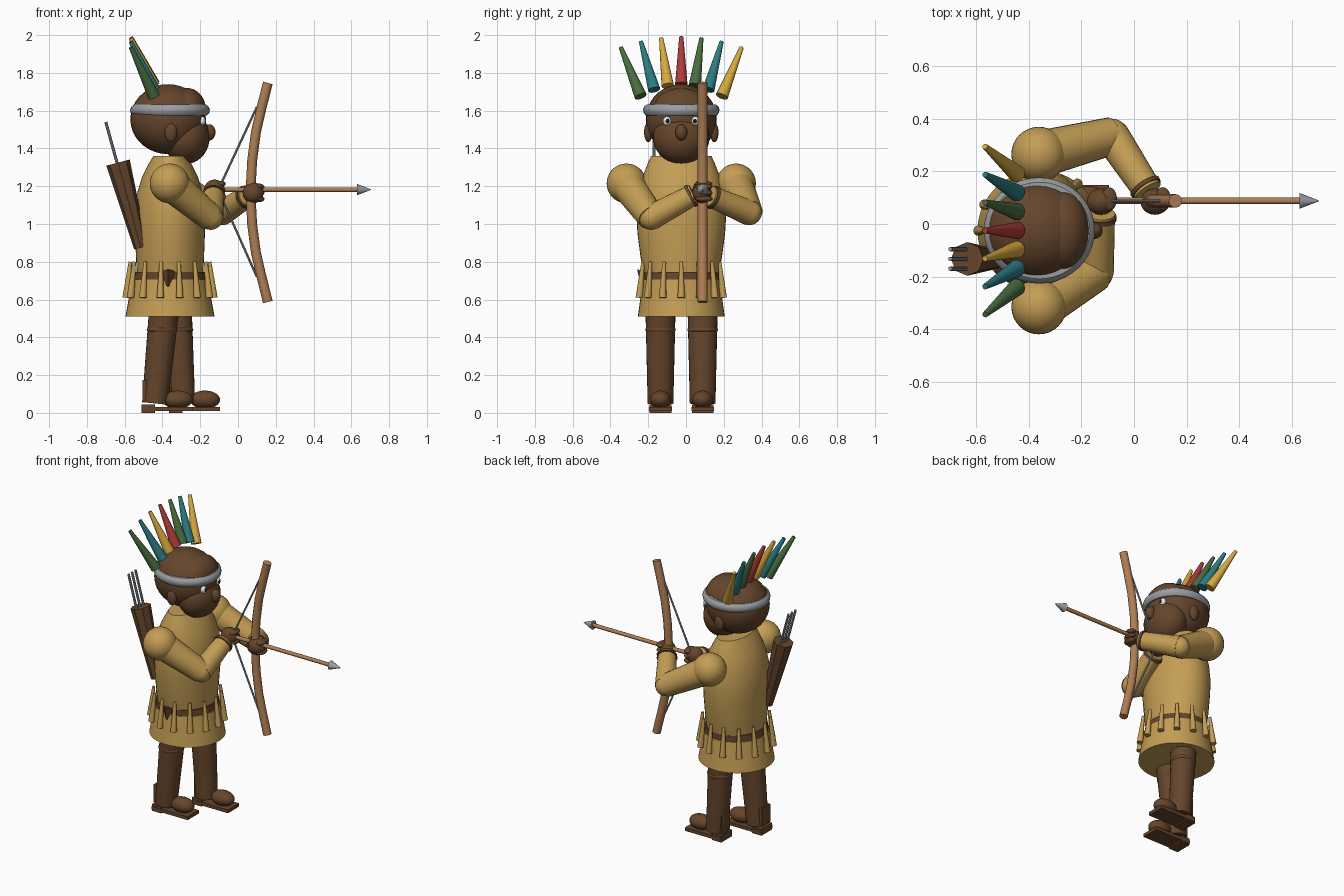
import bpy, bmesh, math
from mathutils import Vector, Matrix

if "Cube" in bpy.data.objects:
    bpy.data.objects.remove(bpy.data.objects["Cube"])


def material(name, r, g, b):
    m = bpy.data.materials.new(name)
    m.use_nodes = True
    m.diffuse_color = (r, g, b, 1)
    m.node_tree.nodes["Principled BSDF"].inputs["Base Color"].default_value = (r, g, b, 1)
    return m


TAN = material("tan hide", .55, .34, .09)
BROWN = material("dark brown", .13, .06, .025)
WOOD = material("wood", .43, .21, .09)
GREY = material("grey", .33, .34, .36)
GREEN = material("green", .065, .15, .05)
TEAL = material("teal", .025, .2, .22)
YELLOW = material("yellow", .67, .4, .05)
RED = material("red", .42, .045, .04)
WHITE = material("white", .8, .8, .78)
BLACK = material("black", .01, .01, .01)
CX, CY = -.36, -.025  # body axis


def finish(name, bm, mat):
    me = bpy.data.meshes.new(name)
    bmesh.ops.recalc_face_normals(bm, faces=bm.faces)
    bm.to_mesh(me)
    bm.free()
    ob = bpy.data.objects.new(name, me)
    bpy.context.collection.objects.link(ob)
    me.materials.append(mat)
    bpy.ops.object.select_all(action='DESELECT')
    ob.select_set(True)
    bpy.context.view_layer.objects.active = ob
    bpy.ops.object.shade_smooth_by_angle(angle=math.radians(40))
    return ob


def ball(name, center, radii, mat):
    bm = bmesh.new()
    bmesh.ops.create_uvsphere(bm, u_segments=32, v_segments=18, radius=1)
    bm.transform(Matrix.Translation(center) @ Matrix.Diagonal((*radii, 1)))
    return finish(name, bm, mat)


def rod(name, a, b, ra, rb, mat, sides=20):
    """Tapered cylinder from a to b."""
    a, b = Vector(a), Vector(b)
    bm = bmesh.new()
    bmesh.ops.create_cone(bm, cap_ends=True, segments=sides, radius1=ra,
                          radius2=rb, depth=(b - a).length)
    turn = (b - a).to_track_quat('Z', 'Y').to_matrix().to_4x4()
    bm.transform(Matrix.Translation((a + b) / 2) @ turn)
    return finish(name, bm, mat)


def loft(name, rings, mat, sides=40):
    """Stack of (z, rx, ry) ellipses round the body axis, capped."""
    bm = bmesh.new()
    loops = []
    for z, rx, ry in rings:
        angles = [2 * math.pi * i / sides for i in range(sides)]
        loops.append([bm.verts.new((CX + rx * math.cos(t), CY + ry * math.sin(t), z))
                      for t in angles])
    for lo, hi in zip(loops, loops[1:]):
        for i in range(sides):
            j = (i + 1) % sides
            bm.faces.new((lo[i], lo[j], hi[j], hi[i]))
    bm.faces.new(loops[0])
    bm.faces.new(loops[-1])
    return finish(name, bm, mat)


def box(name, center, size, mat):
    bm = bmesh.new()
    bmesh.ops.create_cube(bm, size=1)
    bm.transform(Matrix.Translation(center) @ Matrix.Diagonal((*size, 1)))
    return finish(name, bm, mat)


# Tunic, belt and skirt
loft("tunic", [(.72, .175, .195), (.82, .18, .215), (.95, .185, .232), (1.05, .187, .238),
               (1.15, .178, .23), (1.25, .148, .205), (1.32, .112, .178),
               (1.36, .088, .16)], TAN)
loft("belt", [(.68, .198, .2), (.745, .187, .2)], BROWN)
loft("skirt", [(.51, .236, .23), (.705, .2, .203)], TAN)
rod("belt_point", (-.37, -.215, .75), (-.37, -.232, .67), .045, .006, BROWN, 4)

# Fringe around the skirt
for i in range(14):
    t = 2 * math.pi * i / 14
    c, s = math.cos(t), math.sin(t)
    rod("fringe", (CX + .232 * c, CY + .228 * s, .61),
        (CX + .21 * c, CY + .208 * s, .8), .02, .009, TAN, 12)

# Legs and shoes, one foot set forward
for side, y, top, ankle, heel in (("right", -.135, -.39, -.44, -.51),
                                  ("left", .088, -.325, -.295, -.365)):
    rod(side + "_leg", (ankle, y, .05), (top, y, .56), .068, .08, BROWN, 28)
    mid = (top * .75 + ankle * .25)
    ball(side + "_knee_cuff", (mid, y, .44), (.081, .081, .03), BROWN)
    box(side + "_sole", (heel + .135, y, .02), (.27, .12, .022), BROWN)
    box(side + "_heel", (heel + .035, y, .022), (.07, .115, .044), BROWN)
    box(side + "_shoe_back", (heel + .03, y, .115), (.05, .09, .12), BROWN)
    ball(side + "_toe", (heel + .19, y, .07), (.08, .056, .048), BROWN)

# Head
ball("skull", (CX - .01, CY, 1.555), (.2, .188, .185), BROWN)
ball("jaw", (-.275, CY, 1.46), (.125, .15, .142), BROWN)
ball("forehead", (-.27, CY, 1.605), (.1, .15, .115), BROWN)
ball("nose", (-.153, CY, 1.485), (.034, .032, .043), BROWN)
for s in (-1, 1):
    ball("ear", (-.355, CY + s * .175, 1.485), (.033, .022, .052), BROWN)
    ball("eye", (-.188, CY + s * .075, 1.545), (.016, .023, .024), WHITE)
    ball("pupil", (-.177, CY + s * .073, 1.545), (.008, .011, .013), BLACK)
loft("headband", [(1.575, .196, .188), (1.588, .208, .199), (1.605, .211, .202),
                  (1.62, .206, .198), (1.632, .192, .184)], GREY)

# Feather crown, fanned across the back of the head
colours = (GREEN, TEAL, YELLOW, RED, GREEN, TEAL, YELLOW)
for k, mat in enumerate(colours):
    u = (k - 3) / 3
    rod("feather", (-.445, CY + .215 * u, 1.738 - .062 * u * u),
        (-.567, CY + .32 * u, 1.99 - .055 * u * u), .033, .011, mat, 16)


# Arms: shoulder, elbow, hand
def arm(side, shoulder, elbow, hand):
    e, h = Vector(elbow), Vector(hand)
    ball(side + "_shoulder", shoulder, (.105, .105, .105), TAN)
    rod(side + "_upper_arm", shoulder, e, .09, .072, TAN, 24)
    ball(side + "_elbow", e, (.066, .066, .066), TAN)
    rod(side + "_forearm", e, e.lerp(h, .84), .068, .056, TAN, 24)
    rod(side + "_wristband", e.lerp(h, .76), e.lerp(h, .81), .064, .062, BROWN, 24)
    ball(side + "_hand", h, (.055, .05, .055), BROWN)
    for k in range(3):
        ball(side + "_finger", h + Vector((.03, .01, .032 - .032 * k)),
             (.03, .045, .017), BROWN)


arm("right", (-.362, -.315, 1.215), (-.145, -.185, 1.035), (-.125, .085, 1.18))
arm("left", (-.362, .265, 1.215), (-.085, .335, 1.06), (.08, .085, 1.165))

# Bow swept along a curve
Y = .088
half = [(.158, .58), (.125, .45), (.095, .32), (.075, .17)]
path = [(x, 1.167 + d) for x, d in half] + [(.066, 1.167)]
path += [(x, 1.167 - d) for x, d in reversed(half)]
curve = bpy.data.curves.new("bow", 'CURVE')
curve.dimensions = '3D'
curve.bevel_depth = .026
curve.bevel_resolution = 4
curve.use_fill_caps = True
spline = curve.splines.new('POLY')
spline.points.add(len(path) - 1)
for p, (x, z) in zip(spline.points, path):
    p.co = (x, Y, z, 1)
curve.materials.append(WOOD)
bow = bpy.data.objects.new("bow", curve)
bpy.context.collection.objects.link(bow)

# Drawn string and arrow
for end in (1.62, .72):
    rod("bowstring", (.1, Y, end), (-.105, Y, 1.18), .006, .006, GREY, 8)
rod("arrow_shaft", (-.1, Y, 1.182), (.64, Y, 1.182), .0125, .0125, WOOD, 12)
rod("arrow_head", (.63, Y, 1.182), (.705, Y, 1.182), .03, .001, GREY, 12)

# Quiver with spare arrows
rod("quiver", (-.515, -.133, .875), (-.635, -.133, 1.325), .036, .064, BROWN, 8)
for dy in (-.037, 0, .037):
    rod("spare_arrow", (-.62, -.133 + dy, 1.25), (-.7, -.133 + dy, 1.54),
        .008, .008, GREY, 8)
